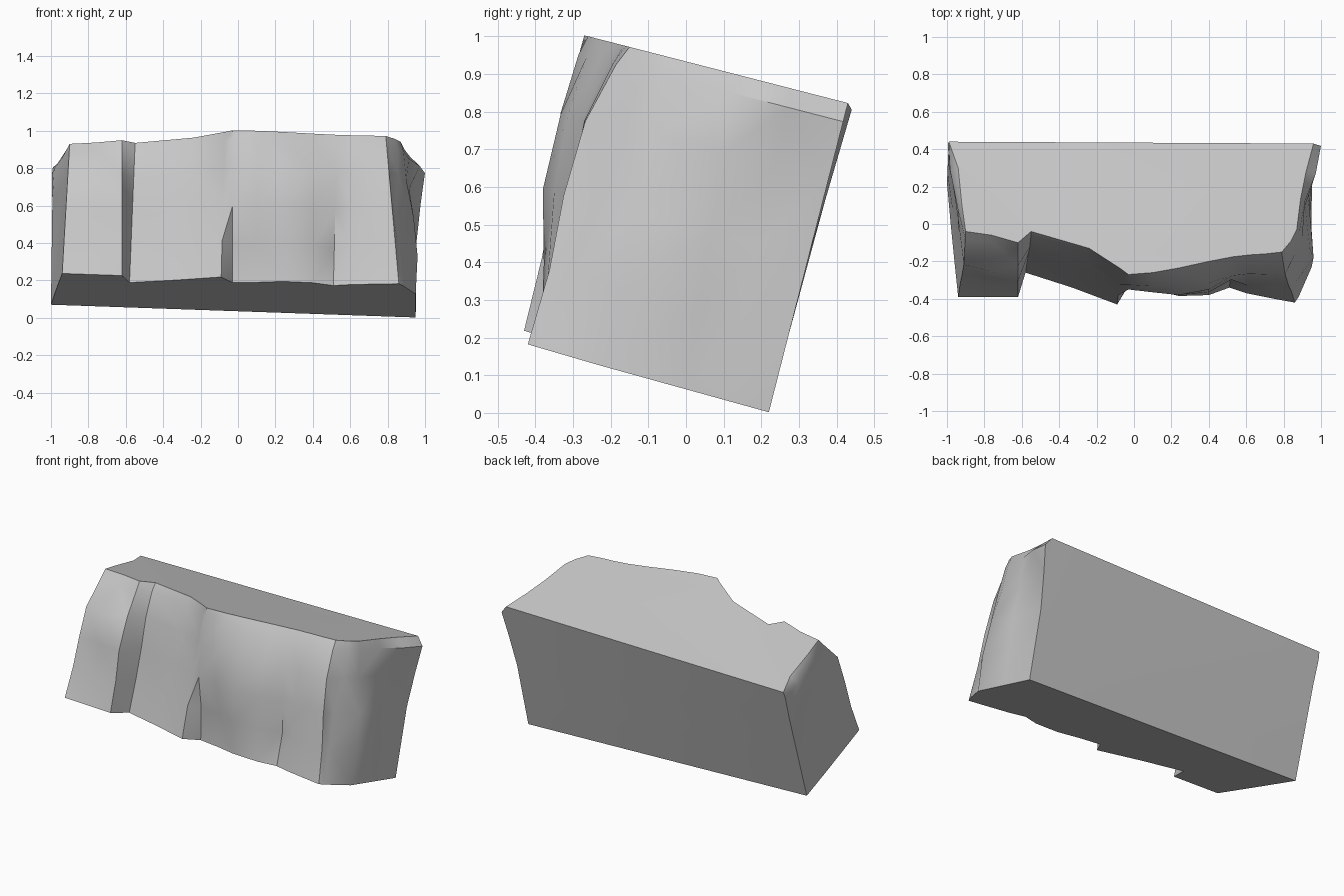
import bpy
import bmesh
from math import radians
from mathutils import Vector

cube = bpy.data.objects.get("Cube")
if cube:
    bpy.data.objects.remove(cube, do_unlink=True)


def stone_material():
    mat = bpy.data.materials.new("grey stone")
    mat.use_nodes = True
    colour = (0.58, 0.58, 0.58, 1)
    mat.diffuse_color = colour
    mat.node_tree.nodes["Principled BSDF"].inputs["Base Color"].default_value = colour
    return mat


def underside(x, y):
    """Tilted flat plane under the block."""
    return Vector((x, y, 0.035 - 0.035 * x - 0.277 * (y - 0.22)))


def upper_side(x, y):
    """Tilted plane on top of the block, dipping slightly at the left."""
    return Vector((x, y, 0.82 - 0.257 * (y - 0.44) + 0.015 * min(x, 0)))


# Heights, as a share of the wall, at which each rib has a point
HEIGHTS = (0, .25, .5, .75, .94, 1)

# Each rib of the broken wall: foot x, foot y, head x, head y, then the
# outward swelling at the four inner heights
left_end = [
    (-1, .22, -.99, .44, 0, 0, 0, .005),
    (-.98, 0, -.94, .3, 0, 0, .02, .04),
    (-.96, -.2, -.92, .1, 0, 0, .01, .02),
]
front = [
    (-.94, -.39, -.9, -.04, .02, .06, .09, .02),
    (-.78, -.39, -.76, -.06, .02, .06, .11, .02),
    (-.62, -.39, -.62, -.1, .02, .06, .05, .01),
    (-.58, -.26, -.55, -.04, 0, .01, .03, .02),
    (-.33, -.34, -.24, -.13, 0, .01, .02, .01),
    (-.09, -.43, -.07, -.24, 0, -.01, 0, 0),
    (-.03, -.33, -.03, -.27, .01, .05, .04, .01),
    (.1, -.35, .1, -.26, .01, .06, .05, .02),
    (.24, -.385, .24, -.235, .03, .07, .06, .02),
    (.4, -.38, .4, -.2, .03, .06, .07, .02),
    (.51, -.34, .53, -.175, -.01, .04, .06, .02),
    (.6, -.37, .62, -.165, .01, .02, .05, .02),
    (.75, -.4, .7, -.16, .01, .03, .05, .02),
    (.86, -.42, .79, -.15, .01, .04, .05, .02),
]
right_end = [
    (.88, -.39, .84, -.09, -.01, -.02, .01, .01),
    (.95, -.23, .87, -.03, .03, .03, .01, .01),
    (.95, 0, .89, .13, .01, .02, .01, .02),
    (.95, .1, .92, .28, .0, 0, -.01, .05),
    (.95, .22, .96, .43, 0, 0, .02, .04),
]


def make_ribs(rows, outward):
    """Turn each row into a chain of points from foot to head."""
    ribs = []
    for fx, fy, hx, hy, *swell in rows:
        foot, head = underside(fx, fy), upper_side(hx, hy)
        ribs.append([foot.lerp(head, t) + outward * s
                     for t, s in zip(HEIGHTS, [0, *swell, 0])])
    return ribs


ribs = (make_ribs(left_end, Vector((-1, 0, 0)))
        + make_ribs(front, Vector((0, -1, 0)))
        + make_ribs(right_end, Vector((1, 0, 0))))

# Rough wall around the front and both ends
bm = bmesh.new()
grid = [[bm.verts.new(p) for p in rib] for rib in ribs]
for a, b in zip(grid, grid[1:]):
    for i in range(len(a) - 1):
        bm.faces.new((a[i], b[i], b[i + 1], a[i + 1]))

# Flat back, top and underside
bm.faces.new(grid[0] + grid[-1][::-1])
bm.faces.new([rib[-1] for rib in grid])
bm.faces.new([rib[0] for rib in reversed(grid)])
bmesh.ops.triangulate(bm, faces=bm.faces[:])
bmesh.ops.recalc_face_normals(bm, faces=bm.faces[:])

mesh = bpy.data.meshes.new("rock_block")
bm.to_mesh(mesh)
bm.free()
mesh.materials.append(stone_material())
rock = bpy.data.objects.new("rock_block", mesh)
bpy.context.collection.objects.link(rock)

# Smooth weathered surface with sharp broken edges
bpy.ops.object.select_all(action="DESELECT")
rock.select_set(True)
bpy.context.view_layer.objects.active = rock
bpy.ops.object.shade_smooth_by_angle(angle=radians(40))
